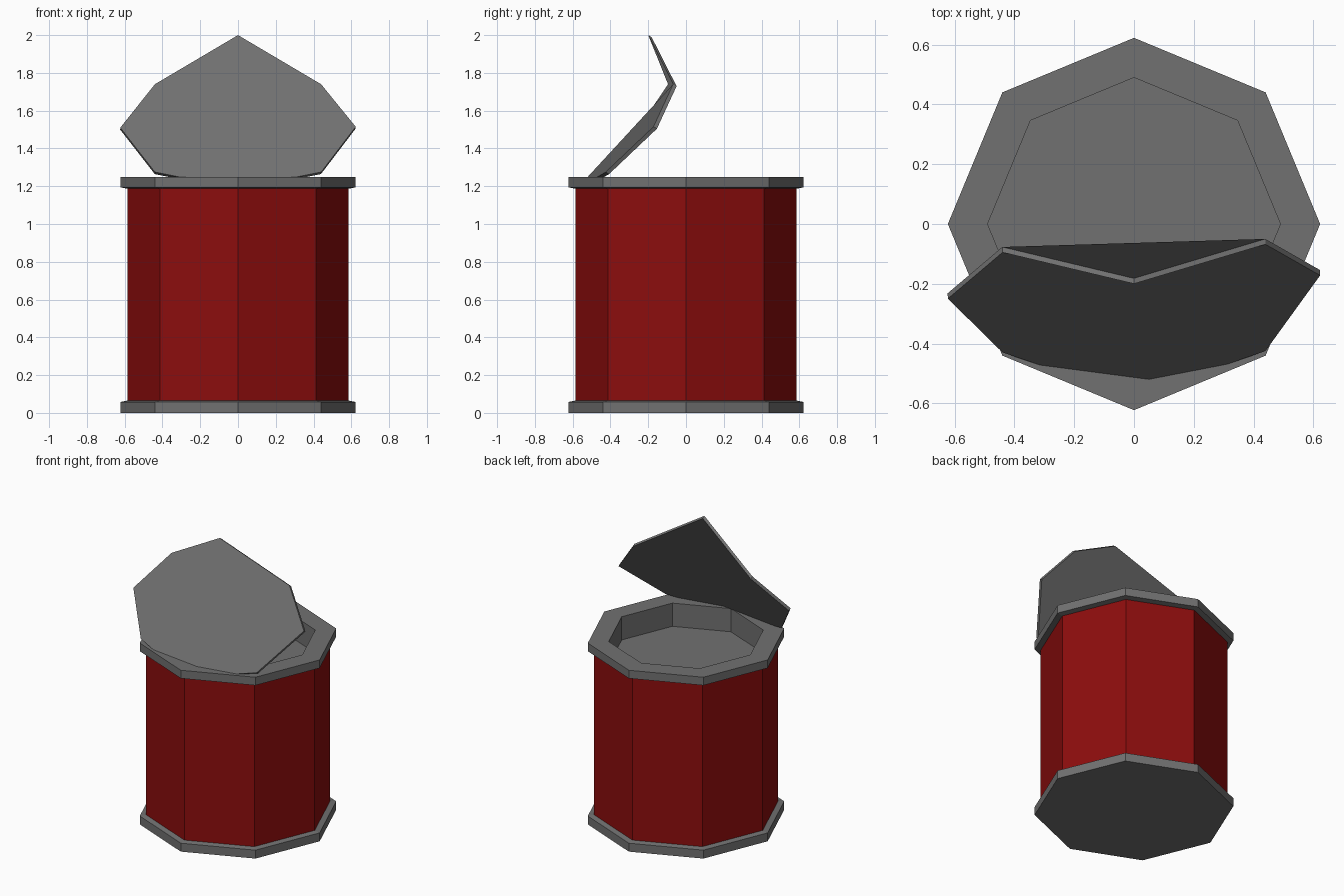
import bpy
import bmesh
import math
from mathutils import Vector

cube = bpy.data.objects.get("Cube")
if cube:
    bpy.data.objects.remove(cube, do_unlink=True)

SIDES = 8


def make_material(name, color):
    mat = bpy.data.materials.new(name)
    mat.use_nodes = True
    mat.diffuse_color = color
    mat.node_tree.nodes["Principled BSDF"].inputs["Base Color"].default_value = color
    return mat


grey = make_material("grey metal", (0.165, 0.165, 0.165, 1))
red = make_material("red paint", (0.265, 0.004, 0.004, 1))


def make_object(name, bm, mat):
    bmesh.ops.recalc_face_normals(bm, faces=bm.faces)
    mesh = bpy.data.meshes.new(name)
    bm.to_mesh(mesh)
    bm.free()
    mesh.materials.append(mat)
    obj = bpy.data.objects.new(name, mesh)
    bpy.context.collection.objects.link(obj)
    return obj


def lathe(name, profile, mat, caps=True):
    """Turn a (radius, height) profile into an octagonal part."""
    bm = bmesh.new()
    rings = []
    for r, z in profile:
        angles = [math.tau * i / SIDES for i in range(SIDES)]
        rings.append([bm.verts.new((r * math.cos(a), r * math.sin(a), z)) for a in angles])
    for low, high in zip(rings, rings[1:]):
        for i in range(SIDES):
            j = (i + 1) % SIDES
            bm.faces.new((low[i], low[j], high[j], high[i]))
    if caps:
        bm.faces.new(rings[0])
        bm.faces.new(rings[-1])
    return make_object(name, bm, mat)


# Can: bottom rim, painted wall, top rim with a sunken well
lathe("bottom_rim", [(0.623, 0), (0.623, 0.058), (0.585, 0.065), (0.5, 0.065)], grey)
lathe("can_wall", [(0.585, 0.06), (0.585, 1.19)], red)
lathe("top_rim", [(0.55, 1.187), (0.585, 1.187), (0.623, 1.194), (0.623, 1.25),
                  (0.49, 1.25), (0.49, 1.09)], grey)
# The wall needs no cap across the well
wall = bpy.data.objects["can_wall"].data
bm = bmesh.new()
bm.from_mesh(wall)
bmesh.ops.delete(bm, geom=[f for f in bm.faces if abs(f.normal.z) > 0.5], context="FACES_ONLY")
bm.to_mesh(wall)
bm.free()
# The rim keeps its well floor but not the hidden cap below it
rim = bpy.data.objects["top_rim"].data
bm = bmesh.new()
bm.from_mesh(rim)
hidden = [f for f in bm.faces if len(f.verts) == SIDES and f.calc_center_median().z > 1.15]
bmesh.ops.delete(bm, geom=hidden, context="FACES_ONLY")
for f in bm.faces:
    if len(f.verts) == SIDES and f.normal.z < 0:
        f.normal_flip()
bm.to_mesh(rim)
bm.free()

# Lid: bent octagonal sheet peeled open, fanned from its right fold corner
outline = [Vector(p) for p in (
    (0.44, -0.068, 1.74), (0, -0.2, 2.0), (-0.44, -0.095, 1.74), (-0.623, -0.25, 1.51),
    (-0.44, -0.43, 1.275), (0, -0.578, 1.187), (0.44, -0.425, 1.275), (0.623, -0.172, 1.515))]
normal = sum((a.cross(b) for a, b in zip(outline, outline[1:] + outline[:1])), Vector()).normalized()
bm = bmesh.new()
front = [bm.verts.new(p) for p in outline]
back = [bm.verts.new(p - normal * 0.021) for p in outline]
for i in range(1, SIDES - 1):
    bm.faces.new((front[0], front[i], front[i + 1]))
    bm.faces.new((back[0], back[i + 1], back[i]))
for i in range(SIDES):
    j = (i + 1) % SIDES
    bm.faces.new((front[j], front[i], back[i], back[j]))
lid = make_object("lid", bm, grey).data

# Each side of the sheet shades as one flat panel
normals = [Vector()] * len(lid.loops)
for face in lid.polygons:
    face.use_smooth = True
    n = face.normal.copy()
    if len(face.vertices) == 3:
        n = normal if min(face.vertices) < SIDES else -normal
    for k in face.loop_indices:
        normals[k] = n
lid.normals_split_custom_set(normals)
